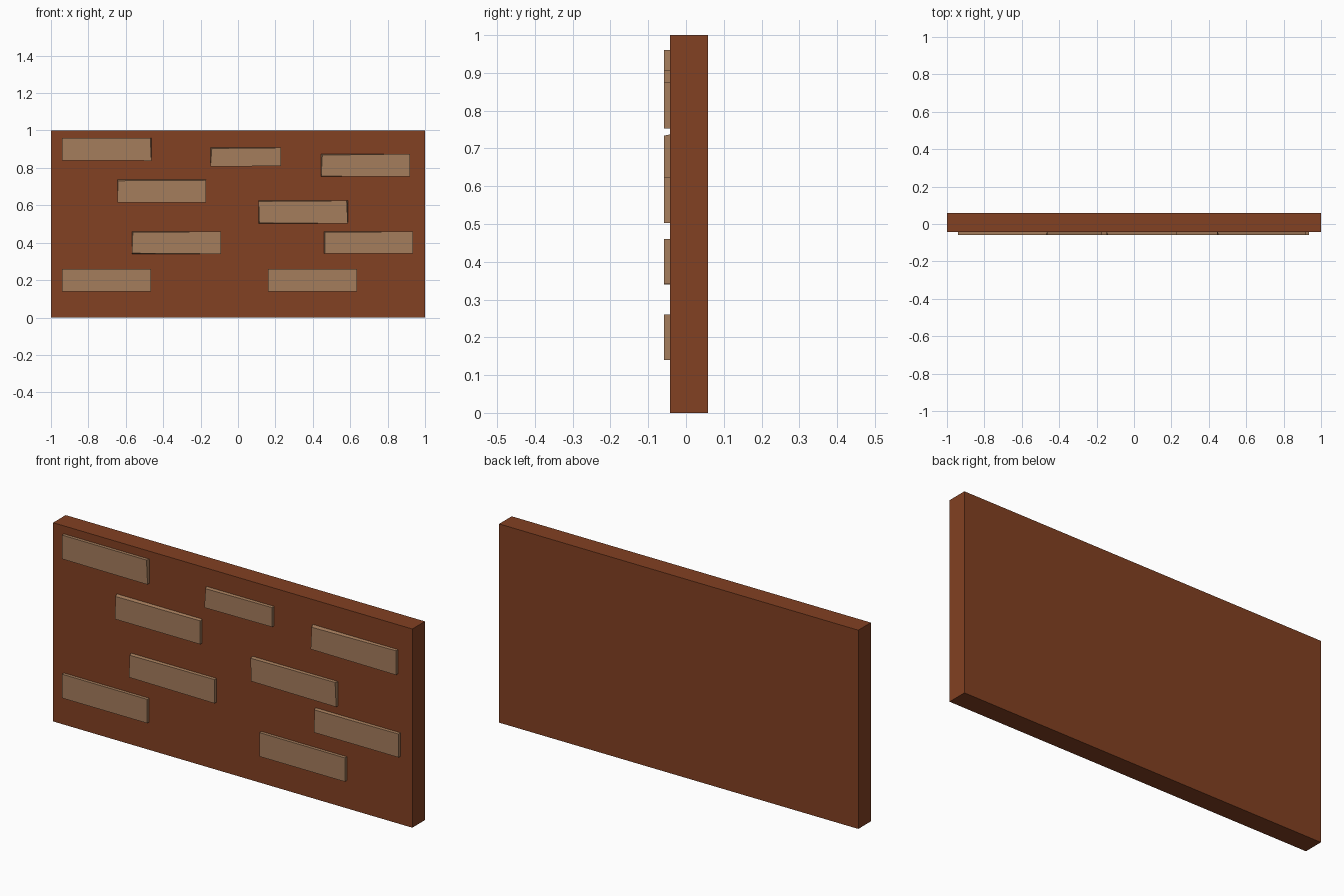
import bpy, bmesh

if "Cube" in bpy.data.objects:
    bpy.data.objects.remove(bpy.data.objects["Cube"])


def material(name, rgb):
    m = bpy.data.materials.new(name)
    m.diffuse_color = (*rgb, 1)
    m.use_nodes = True
    m.node_tree.nodes["Principled BSDF"].inputs["Base Color"].default_value = m.diffuse_color
    return m


WALL = material("red brown wall", (0.225, 0.052, 0.016))
BRICK = material("tan brick", (0.376, 0.205, 0.107))
Y_FRONT, Y_WALL, Y_BACK = -0.058, -0.042, 0.058


def block(name, mat, x0, x1, z0, z1, y0, y1, nudges=()):
    """Box whose front corners (0 BL, 1 BR, 2 TR, 3 TL) can be nudged in x, z."""
    bm = bmesh.new()
    corners = [(x0, z0), (x1, z0), (x1, z1), (x0, z1)]
    back = [bm.verts.new((x, y1, z)) for x, z in corners]
    front = [bm.verts.new((x, y0, z)) for x, z in corners]
    for i, dx, dz in nudges:
        front[i].co.x += dx
        front[i].co.z += dz
    bm.faces.new(front)
    bm.faces.new(back[::-1])
    for i in range(4):
        j = (i + 1) % 4
        bm.faces.new((front[j], front[i], back[i], back[j]))
    bmesh.ops.recalc_face_normals(bm, faces=bm.faces)
    me = bpy.data.meshes.new(name)
    bm.to_mesh(me)
    bm.free()
    me.materials.append(mat)
    bpy.context.collection.objects.link(bpy.data.objects.new(name, me))


# wall slab
block("wall", WALL, -1, 1, 0, 1, Y_WALL, Y_BACK)

# raised bricks: left, right, bottom, top, slight worn front corners
bricks = [
    (-0.94, -0.463, 0.84, 0.96, [(2, -0.006, 0), (1, 0, -0.002)]),
    (-0.147, 0.23, 0.81, 0.908, [(3, 0.007, -0.004), (0, 0, -0.003)]),
    (0.445, 0.92, 0.753, 0.875, [(3, 0.006, -0.007), (0, 0, 0.003)]),
    (-0.645, -0.17, 0.616, 0.737, [(3, 0.004, -0.006), (2, 0, -0.003)]),
    (0.11, 0.587, 0.503, 0.625, [(0, 0.004, 0.003), (2, -0.006, 0), (3, 0, -0.004)]),
    (-0.567, -0.09, 0.34, 0.46, [(3, 0.005, -0.004), (0, 0, 0.004)]),
    (0.46, 0.935, 0.342, 0.46, [(0, 0.004, 0), (3, 0.006, -0.004)]),
    (-0.94, -0.465, 0.14, 0.26, []),
    (0.16, 0.635, 0.14, 0.26, []),
]
for n, (x0, x1, z0, z1, nudges) in enumerate(bricks, 1):
    block(f"brick_{n}", BRICK, x0, x1, z0, z1, Y_FRONT, Y_WALL, nudges)
